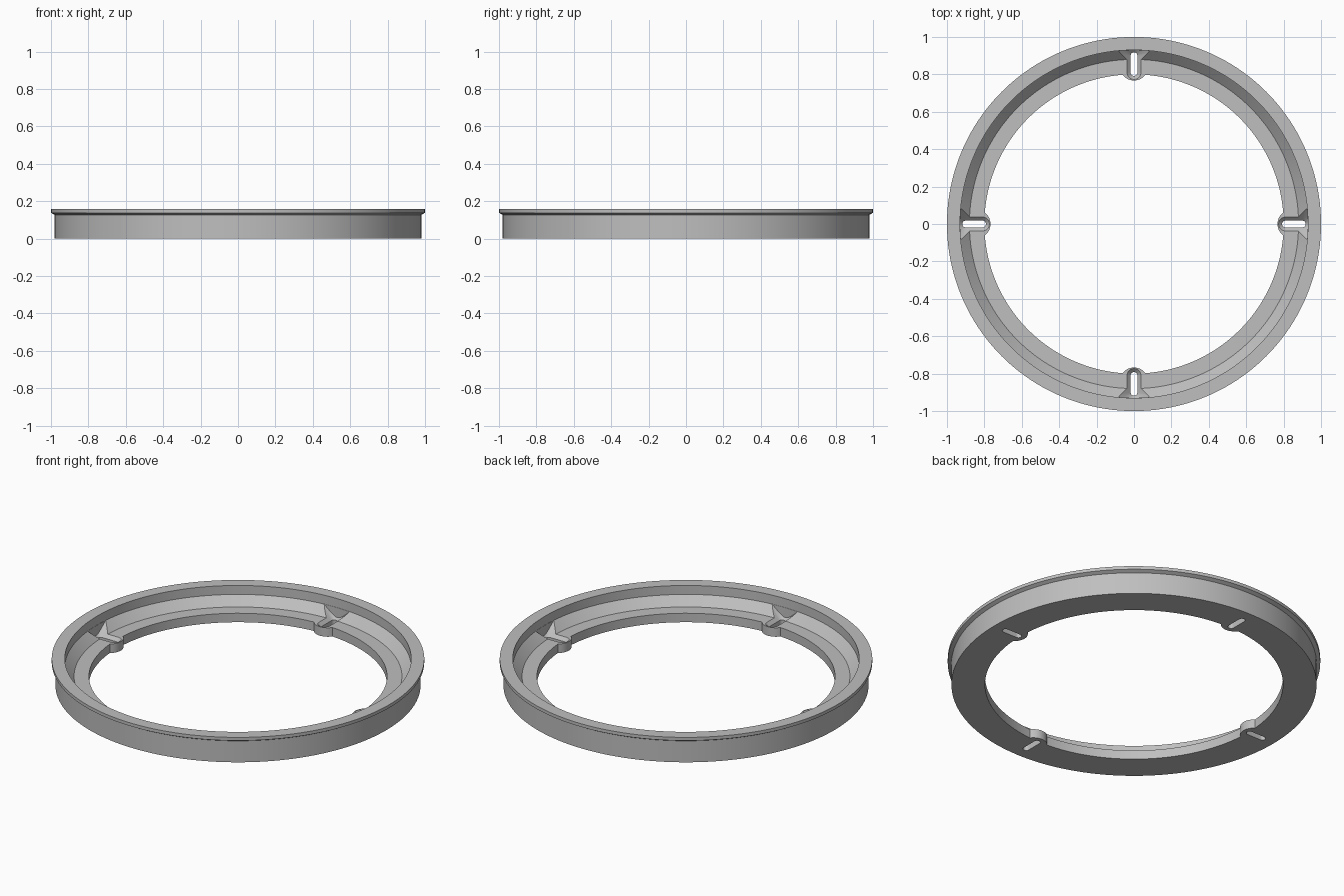
import bpy, bmesh, math

cube = bpy.data.objects.get("Cube")
if cube:
    bpy.data.objects.remove(cube, do_unlink=True)

SEGMENTS = 160
FLOOR = 0.053
TOP = 0.157
WALL = 0.93

grey = bpy.data.materials.new("plain_grey")
grey.use_nodes = True
colour = (0.52, 0.52, 0.52, 1)
grey.diffuse_color = colour
grey.node_tree.nodes["Principled BSDF"].inputs["Base Color"].default_value = colour


def loft(name, loops, closed=False):
    """Skin a list of equal point loops; cap the ends, or join them into a ring."""
    bm = bmesh.new()
    rows = [[bm.verts.new(p) for p in loop] for loop in loops]
    n = len(rows[0])
    pairs = list(zip(rows, rows[1:]))
    if closed:
        pairs.append((rows[-1], rows[0]))
    else:
        bm.faces.new(rows[0])
        bm.faces.new(rows[-1])
    for a, b in pairs:
        for i in range(n):
            j = (i + 1) % n
            bm.faces.new((a[i], a[j], b[j], b[i]))
    bmesh.ops.recalc_face_normals(bm, faces=bm.faces)
    mesh = bpy.data.meshes.new(name)
    bm.to_mesh(mesh)
    bm.free()
    mesh.materials.append(grey)
    obj = bpy.data.objects.new(name, mesh)
    bpy.context.collection.objects.link(obj)
    return obj


def circle(r, z, cx=0, cy=0, n=SEGMENTS):
    return [(cx + r * math.cos(math.tau * i / n), cy + r * math.sin(math.tau * i / n), z)
            for i in range(n)]


def stadium(half_width, z, angle, inner=0.81, outer=0.9, steps=16):
    """Radial slot outline with round ends, turned to the given angle."""
    pts = []
    for centre, start in ((outer, -math.pi / 2), (inner, math.pi / 2)):
        for k in range(steps + 1):
            a = start + math.pi * k / steps
            x, y = centre + half_width * math.cos(a), half_width * math.sin(a)
            pts.append((x * math.cos(angle) - y * math.sin(angle),
                        x * math.sin(angle) + y * math.cos(angle), z))
    return pts


def boolean(target, tool, operation):
    mod = target.modifiers.new(operation, "BOOLEAN")
    mod.operation = operation
    mod.solver = "EXACT"
    mod.object = tool
    bpy.context.view_layer.objects.active = target
    bpy.ops.object.modifier_apply(modifier=mod.name)
    bpy.data.objects.remove(tool, do_unlink=True)


# Ring body: turned profile with outer lip, sloped inner wall and flat ledge
profile = [(0.98, 0), (0.98, 0.127), (1, 0.138), (1, TOP), (WALL, TOP),
           (WALL, 0.104), (0.88, FLOOR), (0.8, FLOOR), (0.8, 0)]
ring = loft("mounting_ring", [circle(r, z) for r, z in profile], closed=True)

for quarter in range(4):
    angle = quarter * math.pi / 2
    # Rounded boss bulging inward from the ledge
    boss = loft("boss", [circle(0.075, z, 0.842 * math.cos(angle), 0.842 * math.sin(angle), 48)
                         for z in (0, FLOOR)])
    boolean(ring, boss, "UNION")

for quarter in range(4):
    angle = quarter * math.pi / 2
    # Countersunk slot, kept inside the vertical inner wall
    levels = [(0.018, -0.05), (0.018, 0.034), (0.184, 0.2)]
    cutter = loft("slot_cutter", [stadium(w, z, angle) for w, z in levels])
    cutter.hide_render = True
    limit = loft("slot_limit", [circle(WALL - 0.0005, z) for z in (-0.1, 0.3)])
    boolean(cutter, limit, "INTERSECT")
    boolean(ring, cutter, "DIFFERENCE")

# Smooth round walls, crisp edges
bpy.ops.object.select_all(action="DESELECT")
ring.select_set(True)
bpy.context.view_layer.objects.active = ring
bpy.ops.object.shade_smooth_by_angle(angle=math.radians(25))
